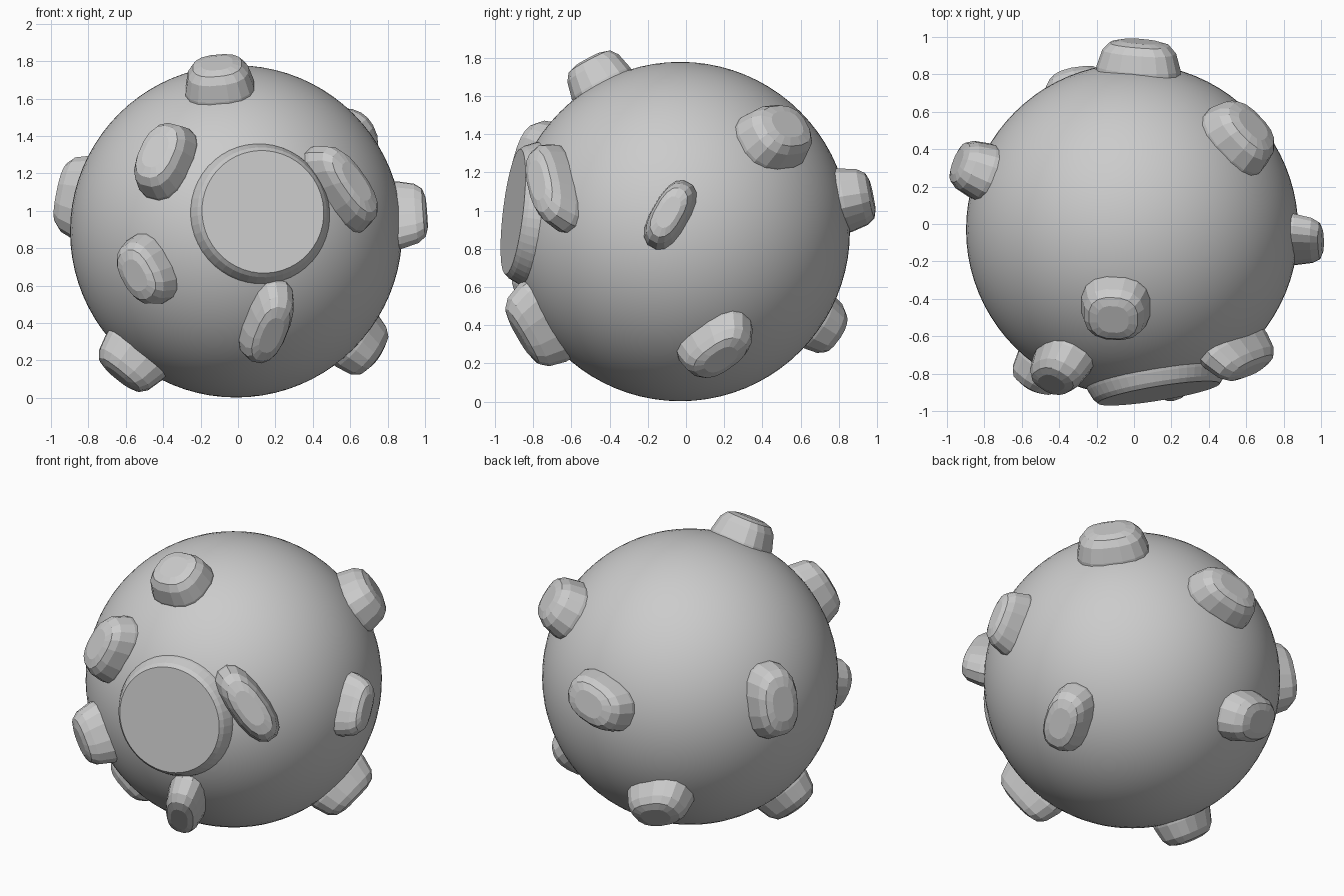
import bpy, bmesh, math
from mathutils import Vector

if "Cube" in bpy.data.objects:
    bpy.data.objects.remove(bpy.data.objects["Cube"])

CENTRE = Vector((-0.01, -0.03, 0.89))
RADIUS = 0.888

grey = bpy.data.materials.new("plain grey")
grey.diffuse_color = (0.6, 0.6, 0.6, 1)
grey.use_nodes = True
grey.node_tree.nodes["Principled BSDF"].inputs["Base Color"].default_value = grey.diffuse_color


def raised_part(name, direction, axis, long_half, short_half, profile, sides, power=2.0):
    """Rounded boss: rings of (distance from ball centre, scale) along a direction."""
    n = Vector(direction).normalized()
    u = Vector(axis)
    u = (u - n * u.dot(n)).normalized()
    v = n.cross(u)
    bm = bmesh.new()
    rings = []
    for dist, scale in profile:
        ring = []
        for i in range(sides):
            a = 2 * math.pi * (i + 0.5) / sides
            c, s = math.cos(a), math.sin(a)
            p = math.copysign(abs(c) ** (2 / power), c) * long_half * scale
            q = math.copysign(abs(s) ** (2 / power), s) * short_half * scale
            ring.append(bm.verts.new(CENTRE + n * dist + u * p + v * q))
        rings.append(ring)
    for low, high in zip(rings, rings[1:]):
        for i in range(sides):
            j = (i + 1) % sides
            bm.faces.new((low[i], low[j], high[j], high[i]))
    bm.faces.new(rings[-1])
    bm.faces.new(list(reversed(rings[0])))
    mesh = bpy.data.meshes.new(name)
    bm.to_mesh(mesh)
    bm.free()
    mesh.materials.append(grey)
    obj = bpy.data.objects.new(name, mesh)
    bpy.context.collection.objects.link(obj)
    return obj


# Main ball
bpy.ops.mesh.primitive_uv_sphere_add(segments=80, ring_count=40, radius=RADIUS, location=CENTRE)
ball = bpy.context.object
ball.name = "ball"
ball.data.materials.append(grey)
bpy.ops.object.shade_smooth()

# Flat round plate on the front, with a sloping rim
raised_part("front_disc", (0.16, -0.98, 0.117), (1, 0, 0), 1, 1,
            [(0.76, 0.39), (0.82, 0.372), (0.87, 0.35), (0.893, 0.33)], 48)

# Oval studs: direction from centre, long axis, half length, half width
STUDS = [
    ((-0.10, -0.47, 0.88), (1, 0, 0), 0.19, 0.18),
    ((-0.42, -0.80, 0.42), (0.25, 0, 1), 0.22, 0.15),
    ((-0.53, -0.82, -0.23), (-0.5, 0, 0.8), 0.20, 0.14),
    ((-0.60, -0.20, -0.74), (-0.74, 0, 0.6), 0.20, 0.15),
    ((0.18, -0.80, -0.53), (0.2, 0, 1), 0.25, 0.12),
    ((0.60, -0.70, 0.25), (0.7, 0, -0.7), 0.27, 0.12),
    ((1.00, -0.06, 0.10), (0, 0.45, 0.8), 0.20, 0.10),
    ((0.60, 0.52, 0.52), (1, -0.8, 0), 0.22, 0.18),
    ((0.04, 1.00, 0.19), (-1, 0, -0.3), 0.23, 0.16),
    ((0.70, 0.20, -0.63), (0, 0.6, 0.7), 0.22, 0.14),
    ((-0.30, 0.77, -0.50), (-1, 0, 0.3), 0.21, 0.16),
    ((-0.90, 0.35, 0.20), (0, 0, 1), 0.24, 0.16),
]
STUD_PROFILE = [(0.80, 1.0), (0.88, 0.98), (0.97, 0.86), (1.01, 0.70), (1.025, 0.45)]
for k, (direction, axis, long_half, short_half) in enumerate(STUDS):
    raised_part(f"stud_{k + 1}", direction, axis, long_half, short_half, STUD_PROFILE, 16, 2.5)
